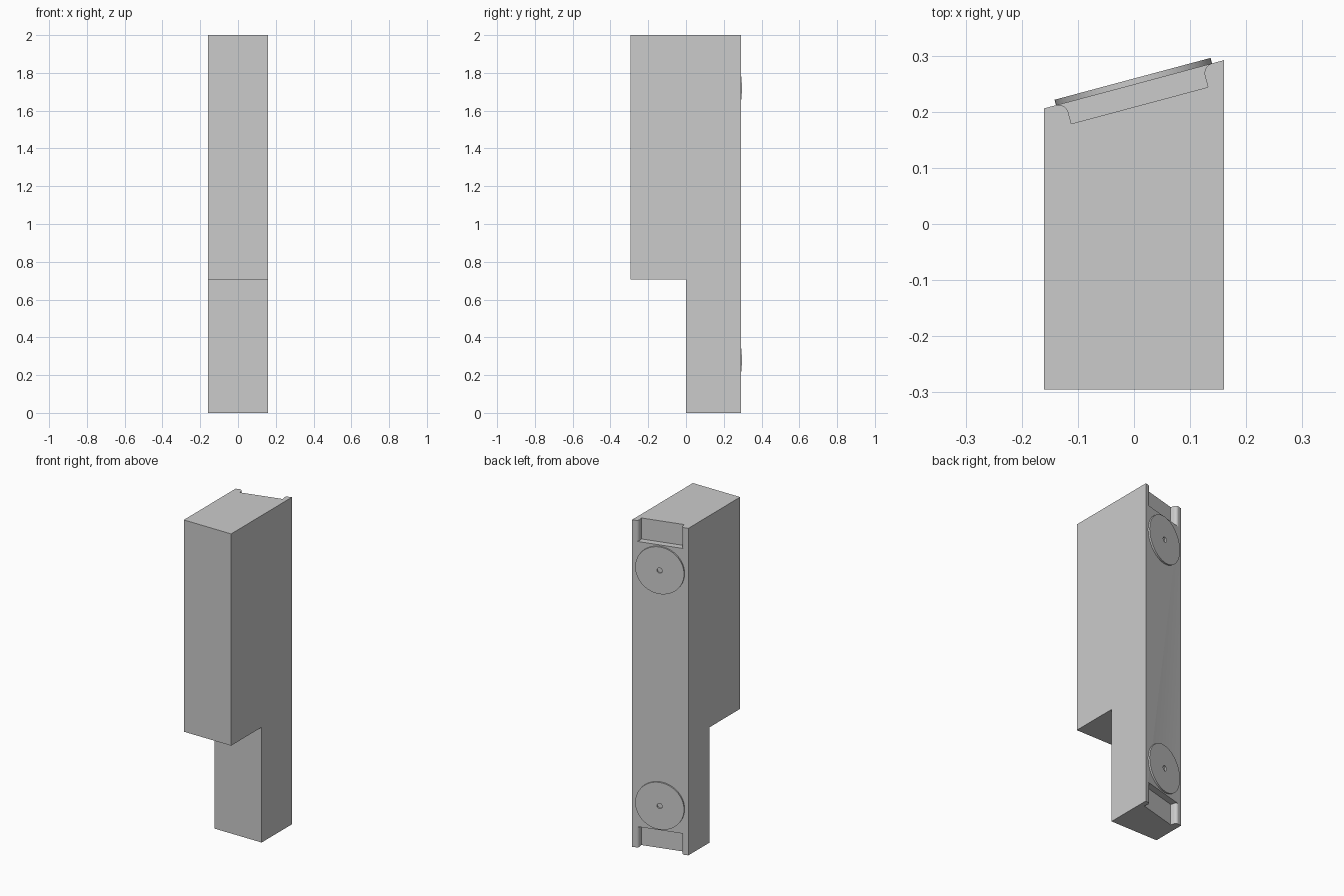
import bpy, bmesh, math
from mathutils import Matrix, Vector

cube = bpy.data.objects.get("Cube")
if cube:
    bpy.data.objects.remove(cube, do_unlink=True)

TILT = math.radians(15)          # slant of the rear face
BACK_Y = 0.249                   # rear face position on the centre line
REAR = Matrix.Translation((0, BACK_Y, 0)) @ Matrix.Rotation(TILT, 4, "Z")

grey = bpy.data.materials.new("light grey")
grey.use_nodes = True
grey.diffuse_color = (0.6, 0.6, 0.6, 1)
grey.node_tree.nodes["Principled BSDF"].inputs["Base Color"].default_value = grey.diffuse_color


def prism(name, outline, direction, matrix=Matrix()):
    """Extrude a closed outline along a direction into a solid object."""
    bm = bmesh.new()
    face = bm.faces.new([bm.verts.new(p) for p in outline])
    ext = bmesh.ops.extrude_face_region(bm, geom=[face])
    moved = [g for g in ext["geom"] if isinstance(g, bmesh.types.BMVert)]
    bmesh.ops.translate(bm, verts=moved, vec=direction)
    bm.transform(matrix)
    bmesh.ops.recalc_face_normals(bm, faces=bm.faces)
    mesh = bpy.data.meshes.new(name)
    bm.to_mesh(mesh)
    bm.free()
    mesh.materials.append(grey)
    obj = bpy.data.objects.new(name, mesh)
    bpy.context.collection.objects.link(obj)
    return obj


def activate(obj):
    bpy.ops.object.select_all(action="DESELECT")
    obj.select_set(True)
    bpy.context.view_layer.objects.active = obj


def cut(obj, cutter):
    cutter.hide_render = True
    mod = obj.modifiers.new("cut", "BOOLEAN")
    mod.operation = "DIFFERENCE"
    mod.solver = "EXACT"
    mod.object = cutter
    activate(obj)
    bpy.ops.object.modifier_apply(modifier=mod.name)
    bpy.data.objects.remove(cutter, do_unlink=True)


def circle(radius, z, y, steps):
    angles = [2 * math.pi * i / steps for i in range(steps)]
    return [(radius * math.cos(a), y, z + radius * math.sin(a)) for a in angles]


# Body: stepped side profile with a slanted rear face
W = 0.16
side = [(-0.295, 2), (-0.295, 0.705), (0, 0.705), (0, 0), (BACK_Y, 0), (BACK_Y, 2)]
body = prism("body", [(-W, y, z) for y, z in side], (2 * W, 0, 0))
for v in body.data.vertices:
    if v.co.y > 0.2:
        v.co.y += v.co.x * math.tan(TILT)

# End recesses: flat floor, rounded lips where the walls meet the rear face
HALF, DEPTH, LIP, HEIGHT = 0.126, 0.039, 0.018, 0.128
arc = [math.pi / 2 * i / 10 for i in range(11)]
right = [(HALF, -DEPTH)]
right += [(HALF + LIP - LIP * math.cos(a), -LIP + LIP * math.sin(a)) for a in arc]
right += [(HALF + LIP, 0.05)]
plan = right + [(-x, y) for x, y in reversed(right)]
for start in (-0.1, 2 - HEIGHT):
    recess = prism("recess_cutter", [(x, y, start) for x, y in plan],
                   (0, 0, HEIGHT + 0.1), REAR)
    cut(body, recess)

# Discs: thin round pads with a central hole
parts = [body]
for label, z in (("lower", 0.28), ("upper", 1.72)):
    disc = prism(label + "_disc", circle(0.144, z, 0, 64), (0, 0.01, 0), REAR)
    hole = prism("hole_cutter", circle(0.016, z, -0.02, 24), (0, 0.06, 0), REAR)
    cut(disc, hole)
    parts.append(disc)

for obj in parts:
    activate(obj)
    bpy.ops.object.shade_smooth_by_angle(angle=math.radians(30))
